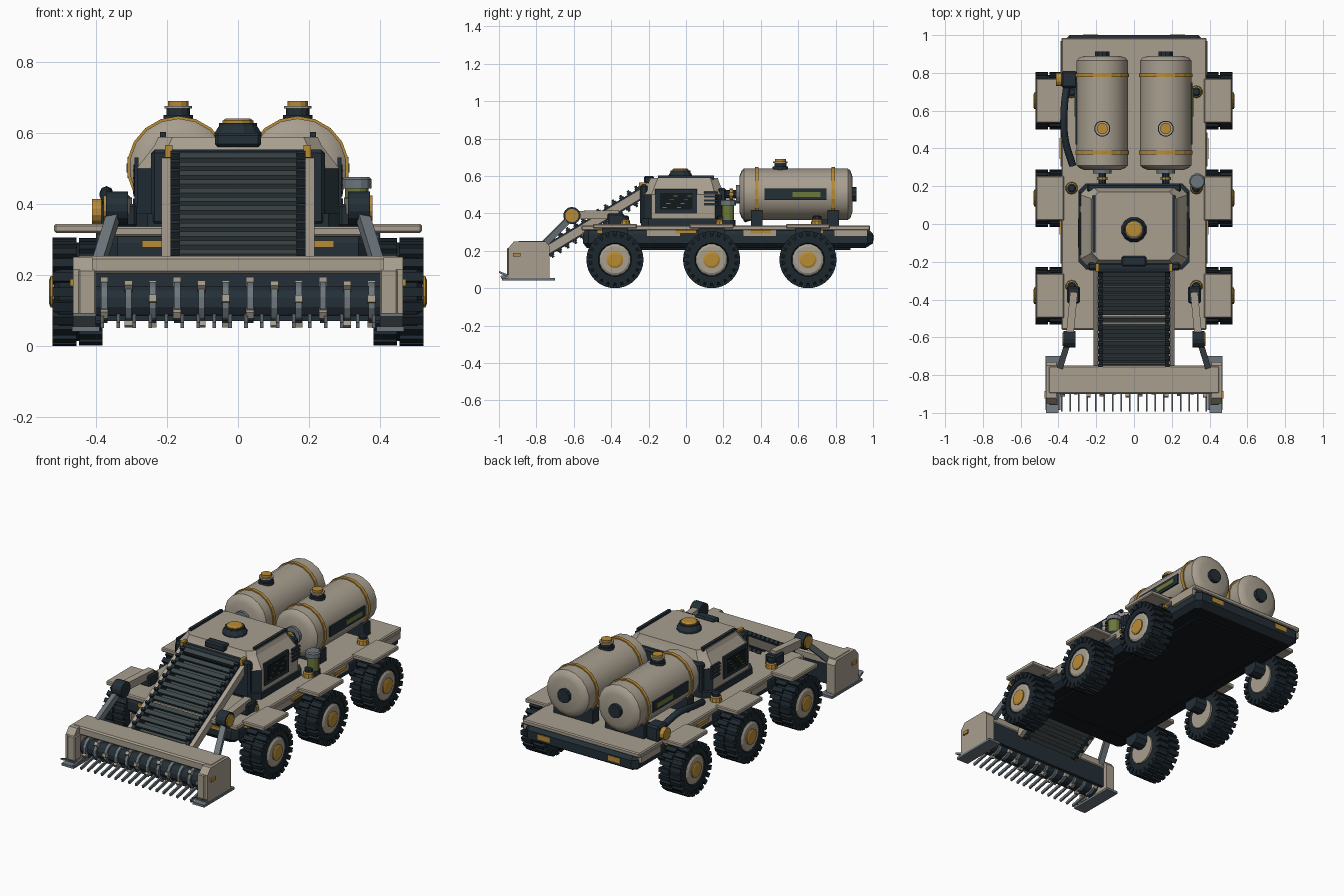
import bpy, bmesh, math
from mathutils import Vector, Matrix

if "Cube" in bpy.data.objects:
    bpy.data.objects.remove(bpy.data.objects["Cube"])

def material(name, col):
    m = bpy.data.materials.new(name)
    m.diffuse_color = (*col, 1)
    m.use_nodes = True
    m.node_tree.nodes["Principled BSDF"].inputs["Base Color"].default_value = m.diffuse_color
    return m
TAN = material("tan_paint", (.39, .345, .275))
DARK = material("navy_metal", (.017, .028, .038))
RUBBER = material("rubber", (.012, .02, .027))
BLACK = material("underside_black", (.006, .009, .011))
GOLD = material("gold_paint", (.48, .26, .035))
GREY = material("steel", (.15, .18, .2))
SLAT = material("slat_grey", (.045, .06, .062))
GREEN = material("algae_green", (.15, .19, .045))

def finish(name, bm, mat, mirror=False, extra=None, smooth=False):
    bmesh.ops.recalc_face_normals(bm, faces=bm.faces)
    me = bpy.data.meshes.new(name)
    bm.to_mesh(me); bm.free()
    me.materials.append(mat)
    if extra: me.materials.append(extra)
    ob = bpy.data.objects.new(name, me)
    bpy.context.collection.objects.link(ob)
    if mirror: ob.modifiers.new("Mirror", 'MIRROR').use_mirror_merge = False
    if smooth:
        bpy.context.view_layer.objects.active = ob
        ob.select_set(True)
        bpy.ops.object.shade_smooth_by_angle(angle=math.radians(32))
        ob.select_set(False)
    return ob

def add_box(bm, x, y, z, mat=Matrix()):
    c = Vector((sum(x) / 2, sum(y) / 2, sum(z) / 2))
    s = (x[1] - x[0], y[1] - y[0], z[1] - z[0], 1)
    return bmesh.ops.create_cube(bm, size=1, matrix=mat @ Matrix.Translation(c) @ Matrix.Diagonal(s))

def box(name, x, y, z, mat, mirror=False, bevel=0):
    bm = bmesh.new()
    add_box(bm, x, y, z)
    if bevel: bmesh.ops.bevel(bm, geom=bm.edges[:], offset=bevel, segments=1, affect='EDGES')
    return finish(name, bm, mat, mirror)

def add_lathe(bm, pts, c, axis, n):
    # pts are (distance along axis, radius) measured from centre c
    rings = []
    for t, r in pts:
        ring = []
        for i in range(n):
            a = 2 * math.pi * (i + .5) / n
            u, v = r * math.cos(a), r * math.sin(a)
            d = {'X': (t, u, v), 'Y': (u, t, v), 'Z': (u, v, t)}[axis]
            ring.append(bm.verts.new(Vector(c) + Vector(d)))
        rings.append(ring)
    for a, b in zip(rings, rings[1:]):
        for i in range(n):
            bm.faces.new((a[i], a[(i + 1) % n], b[(i + 1) % n], b[i]))
    bm.faces.new(rings[0]); bm.faces.new(rings[-1])

def lathe(name, pts, c, axis, mat, n=16, mirror=False, smooth=False):
    bm = bmesh.new()
    add_lathe(bm, pts, c, axis, n)
    return finish(name, bm, mat, mirror, smooth=smooth)

def beam_matrix(p, q):
    d = Vector(q) - Vector(p)
    return Matrix.Translation((Vector(p) + Vector(q)) / 2) @ d.to_track_quat('Y', 'Z').to_matrix().to_4x4(), d.length

def beam(name, p, q, w, h, mat, mirror=True):
    bm = bmesh.new()
    m, l = beam_matrix(p, q)
    add_box(bm, (-w / 2, w / 2), (-l / 2, l / 2), (-h / 2, h / 2), m)
    return finish(name, bm, mat, mirror)

def prism(name, yz, x0, x1, mat, mirror=True):
    bm = bmesh.new()
    a, b = [[bm.verts.new((x, *p)) for p in yz] for x in (x0, x1)]
    bm.faces.new(a); bm.faces.new(b)
    for i in range(len(yz)):
        j = (i + 1) % len(yz)
        bm.faces.new((a[i], a[j], b[j], b[i]))
    return finish(name, bm, mat, mirror)

def loft(name, levels, mat, extra=None, rule=None):
    # levels: (half width, y min, y max, corner cut, z)
    bm = bmesh.new()
    rings = []
    for w, y0, y1, c, z in levels:
        pts = [(-w + c, y0), (w - c, y0), (w, y0 + c), (w, y1 - c), (w - c, y1), (-w + c, y1), (-w, y1 - c), (-w, y0 + c)]
        rings.append([bm.verts.new((*p, z)) for p in pts])
    for a, b in zip(rings, rings[1:]):
        for i in range(8):
            bm.faces.new((a[i], a[(i + 1) % 8], b[(i + 1) % 8], b[i]))
    bm.faces.new(rings[0]); bm.faces.new(rings[-1])
    bmesh.ops.recalc_face_normals(bm, faces=bm.faces)
    if rule:
        for f in bm.faces: f.material_index = int(rule(f))
    return finish(name, bm, mat, extra=extra)

# Chassis and deck
loft("chassis", [(.34, -.53, .96, .02, .215), (.37, -.55, 1.0, .03, .24), (.37, -.55, 1.0, .03, .29), (.36, -.54, .98, .02, .31)],
     DARK, BLACK, lambda f: f.normal.z < -.9)
box("belly_panel", (-.27, .27), (-.42, .88), (.205, .216), BLACK)
box("deck", (-.385, .385), (-.56, .985), (.308, .336), TAN, bevel=.006)
for i, y in enumerate((-.12, .395, .88)):
    box(f"side_skirt_{i}", (.36, .388), (y - .09, y + .09), (.275, .312), TAN, True)
for i, y in enumerate((-.42, .0, .40, .68)):
    box(f"side_marker_{i}", (.37, .394), (y - .055, y + .055), (.293, .312), GOLD, True)
box("front_marker", (.205, .27), (-.557, -.54), (.277, .297), GOLD, True)
box("rear_marker", (.19, .27), (.99, 1.0045), (.255, .285), GOLD, True)

# Wheels, axles and fenders
for i, y in enumerate((-.38, .137, .652)):
    c = (0, y, .152)
    bm = bmesh.new()
    add_lathe(bm, [(.385, .09), (.385, .125), (.40, .139), (.505, .139), (.518, .125), (.518, .09), (.505, .085)], c, 'X', 22)
    for k in range(22):
        for x0, x1, off in ((.382, .448, 0), (.455, .522, .5)):
            m = Matrix.Translation(c) @ Matrix.Rotation(2 * math.pi * (k + off) / 22, 4, 'X')
            add_box(bm, (x0, x1), (-.013, .013), (.118, .152), m)
    finish(f"tyres_{i}", bm, RUBBER, True)
    lathe(f"wheel_rims_{i}", [(.375, .085), (.515, .085), (.522, .073)], c, 'X', TAN, 16, True)
    lathe(f"wheel_hubs_{i}", [(.52, .046), (.528, .046), (.532, .035)], c, 'X', GOLD, 12, True)
    lathe(f"axles_{i}", [(.30, .05), (.39, .05)], (0, y, .2), 'X', DARK, 10, True)
    box(f"fenders_{i}", (.37, .518), (y - .118, y + .118), (.318, .343), TAN, True, .005)
    box(f"fender_brackets_{i}", (.35, .40), (y - .07, y + .07), (.25, .318), DARK, True)

# Deck lamps
for i, y in enumerate((-.33, .19, .70)):
    lathe(f"lamp_bases_{i}", [(.33, .034), (.36, .03), (.37, .02)], (.33, y, 0), 'Z', GOLD, 10, True)
    lathe(f"lamp_caps_{i}", [(.36, .024), (.382, .024), (.388, .016)], (.33, y, 0), 'Z', DARK, 10, True)

# Cabin
loft("cabin_base", [(.295, -.24, .215, .04, .33), (.295, -.24, .215, .04, .372)], DARK)
loft("cabin_body", [(.285, -.235, .205, .05, .37), (.285, -.235, .205, .05, .50), (.235, -.20, .178, .04, .565), (.225, -.19, .17, .04, .588)],
     TAN, DARK, lambda f: abs(f.normal.y) > .55 and f.calc_center_median().z < .5)
box("cabin_front_frame", (-.245, .245), (-.245, -.205), (.34, .553), DARK, bevel=.01)
box("cabin_back_bar", (-.25, .25), (.17, .215), (.34, .535), DARK, bevel=.01)
box("cabin_side_window", (.28, .292), (-.165, .06), (.40, .53), DARK, True)
box("cabin_window_screen", (.288, .2945), (-.14, .035), (.42, .51), BLACK, True)
for k in range(8):
    y = -.125 + (k * 5 % 8) * .019
    box(f"screen_mark_{k}", (.29, .296), (y, y + .022), (.428 + (k % 4) * .021, .433 + (k % 4) * .021), GREEN, True)
for k in range(4):
    box(f"cabin_vent_{k}", (.28, .292), (.095, .17), (.442 + k * .021, .454 + k * .021), DARK, True)
box("roof_rail", (.203, .22), (-.15, .15), (.58, .602), DARK, True)
box("roof_front_sensor", (-.065, .065), (-.225, -.17), (.56, .60), DARK, bevel=.008)
box("cabin_headlight", (.185, .205), (-.252, -.21), (.53, .565), GOLD, True)
lathe("roof_hatch", [(.58, .068), (.60, .068), (.62, .055), (.628, .055)], (0, -.03, 0), 'Z', DARK, 12)
lathe("roof_hatch_cap", [(.62, .045), (.634, .045), (.64, .036)], (0, -.03, 0), 'Z', GOLD, 12)

# Twin tanks
TX, TZ = .168, .502
c = (TX, 0, TZ)
lathe("tanks", [(.285, .095), (.297, .125), (.31, .138), (.865, .138), (.88, .125), (.89, .095)], c, 'Y', TAN, 18, True, True)
lathe("tank_rear_caps", [(.88, .04), (.912, .04)], c, 'Y', DARK, 10, True)
lathe("tank_front_caps", [(.268, .05), (.29, .05)], c, 'Y', GREY, 12, True)
lathe("tank_feed_pipes", [(.20, .022), (.27, .022)], c, 'Y', DARK, 10, True)
lathe("tank_feed_collars", [(.232, .03), (.25, .03)], c, 'Y', GOLD, 10, True)
for i, y in enumerate((.378, .787)):
    lathe(f"tank_bands_{i}", [(y - .01, .145), (y + .01, .145)], c, 'Y', GOLD, 18, True)
    box(f"tank_saddles_{i}", (.04, .296), (y - .03, y + .03), (.333, .415), DARK, True)
box("tank_gauge", (.29, .311), (.42, .75), (.472, .532), DARK, True)
box("tank_gauge_level", (.30, .314), (.57, .72), (.488, .514), GREEN, True)
c = (TX, .505, 0)
lathe("filler_necks", [(.62, .043), (.65, .043), (.65, .034), (.672, .034)], c, 'Z', DARK, 12, True)
lathe("filler_rings", [(.668, .04), (.676, .04)], c, 'Z', TAN, 12, True)
lathe("filler_caps", [(.676, .03), (.69, .03)], c, 'Z', GOLD, 12, True)

# Sample canister on the right side
c = (.335, .225, 0)
lathe("canister_base", [(.33, .04), (.365, .04)], c, 'Z', DARK, 12)
lathe("canister_glass", [(.36, .034), (.445, .034)], c, 'Z', GREEN, 12)
lathe("canister_lid", [(.443, .043), (.468, .043), (.475, .036)], c, 'Z', GREY, 12)

# Hose and valve on the left side
box("valve_block", (-.385, -.30), (.72, .81), (.333, .425), DARK, bevel=.01)
lathe("valve_cap", [(-.412, .036), (-.37, .036)], (0, .765, .378), 'X', GOLD, 12)
cu = bpy.data.curves.new("hose", 'CURVE')
cu.dimensions = '3D'; cu.bevel_depth = .019; cu.bevel_resolution = 2; cu.resolution_u = 6; cu.use_fill_caps = True
sp = cu.splines.new('BEZIER')
path = [(-.355, .74, .39), (-.37, .60, .43), (-.365, .45, .41), (-.325, .31, .37)]
sp.bezier_points.add(len(path) - 1)
for bp, p in zip(sp.bezier_points, path):
    bp.co = p; bp.handle_left_type = bp.handle_right_type = 'AUTO'
cu.materials.append(DARK)
bpy.context.collection.objects.link(bpy.data.objects.new("hose", cu))

# Conveyor with upper and lower slat runs
top, low = Vector((0, -.225, .515)), Vector((0, -.755, .195))
X = lambda x, v: (x, v.y, v.z)
beam("conveyor_rail", X(.203, top), X(.203, low), .025, .045, TAN)
beam("conveyor_chain", X(.178, top), X(.178, low), .022, .06, DARK)
m, l = beam_matrix(top, low)
bm = bmesh.new()
for k in range(13):
    t = -l / 2 + l * (k + .5) / 13
    for z in (.03, -.03):
        add_box(bm, (-.166, .166), (t - .013, t + .013), (z - .009, z + .009), m)
finish("conveyor_slats", bm, SLAT)
bm = bmesh.new()
for k in range(13):
    t = -l / 2 + l * (k + .5) / 13
    for z in (.036, -.036):
        add_box(bm, (.165, .19), (t - .007, t + .007), (z - .014, z + .014), m)
finish("conveyor_paddles", bm, DARK, True)
lathe("conveyor_top_roller", [(-.19, .032), (.19, .032)], (0, -.235, .52), 'X', DARK, 10)

# Lift arms
box("lift_arm_base", (.285, .355), (-.42, -.33), (.333, .40), DARK, True, .008)
beam("lift_upper_arm", (.318, -.36, .395), (.342, -.61, .39), .04, .045, TAN)
lathe("lift_pivot", [(.31, .046), (.372, .046)], (0, -.61, .388), 'X', DARK, 14, True)
lathe("lift_pivot_cap", [(.37, .036), (.379, .036)], (0, -.61, .388), 'X', GOLD, 14, True)
beam("lift_rod", (.345, -.61, .385), (.395, -.77, .225), .032, .032, GREY)

# Harvest header
box("header_beam", (-.455, .455), (-.90, -.75), (.203, .253), TAN, bevel=.008)
box("header_back_plate", (-.41, .41), (-.775, -.755), (.09, .21), DARK)
prism("header_side", [(-.95, .055), (-.95, .215), (-.92, .25), (-.75, .25), (-.73, .225), (-.73, .055)], .41, .465, TAN)
box("header_side_rib", (.40, .45), (-.958, -.90), (.07, .215), TAN, True, .005)
box("header_bolt", (.46, .474), (-.925, -.885), (.168, .188), GOLD, True)
box("header_skid", (.39, .468), (-.985, -.70), (.04, .054), GREY, True)
prism("skid_tip", [(-1.0, .082), (-1.0, .092), (-.94, .068), (-.94, .05)], .40, .465, GREY)
lathe("rotor_drum", [(-.41, .048), (.41, .048)], (0, -.845, .122), 'X', DARK, 12)
bm, teeth = bmesh.new(), bmesh.new()
for k in range(12):
    x = -.377 + k * .0685
    add_lathe(bm, [(x - .009, .06), (x + .009, .06)], (0, -.845, .122), 'X', 12)
    for j in range(3):
        r = Matrix.Translation((0, -.845, .122)) @ Matrix.Rotation(j * 2.094 + k * .7, 4, 'X')
        add_box(teeth, (x - .011, x + .011), (-.01, .01), (.045, .072), r)
finish("rotor_discs", bm, GREY)
finish("rotor_teeth", teeth, TAN)
bm = bmesh.new()
for k in range(18):
    x = -.3825 + k * .045
    m, l = beam_matrix((x, -.86, .085), (x, -.99, .058))
    add_box(bm, (-.005, .005), (-l / 2, l / 2), (-.008, .008), m)
finish("header_tines", bm, GREY)
box("tine_bar", (-.41, .41), (-.875, -.855), (.07, .09), DARK)
